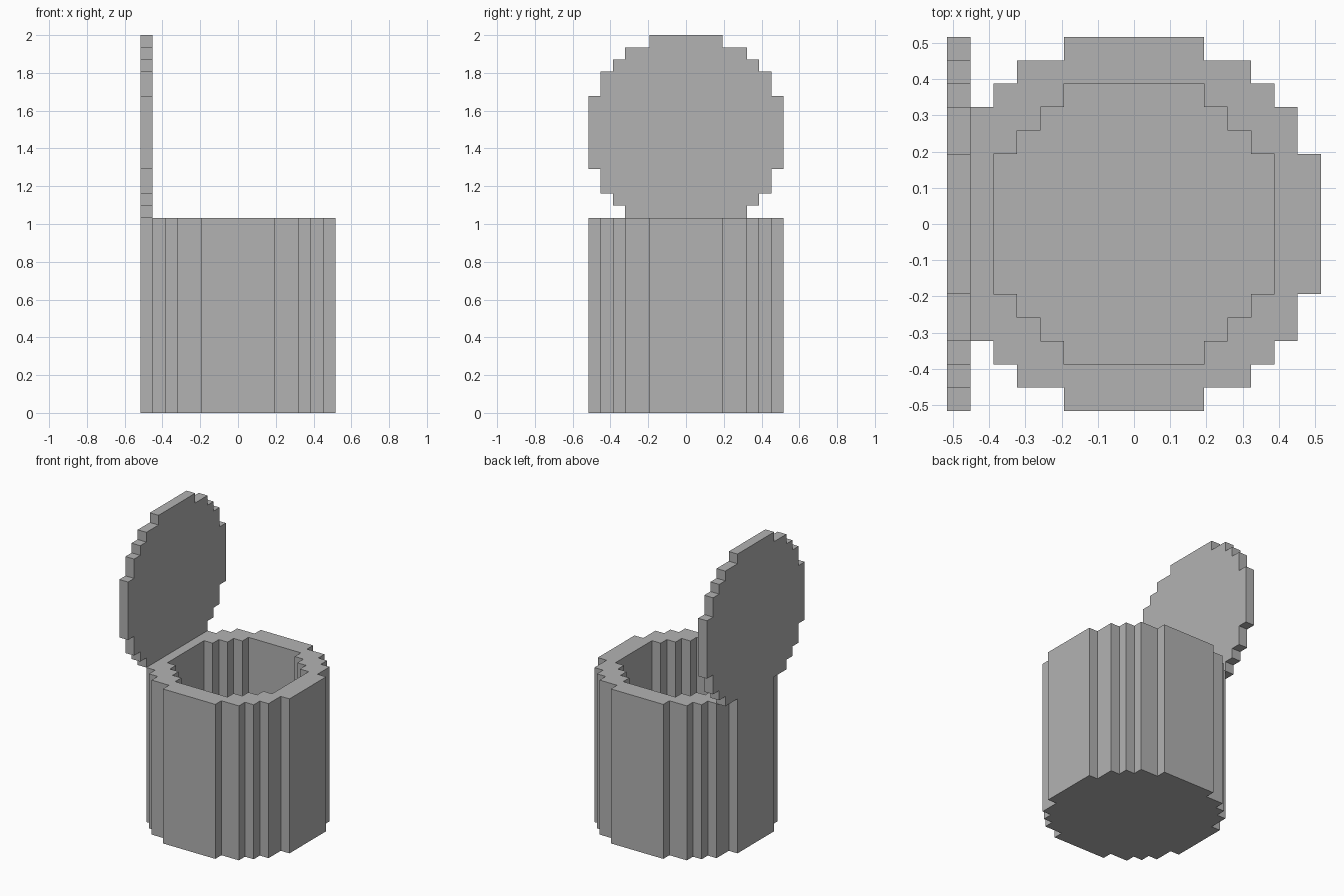
import bpy
import bmesh
from mathutils import Matrix

U = 2 / 31  # one block step

if "Cube" in bpy.data.objects:
    bpy.data.objects.remove(bpy.data.objects["Cube"], do_unlink=True)

grey = bpy.data.materials.new("plain_grey")
grey.use_nodes = True
grey.diffuse_color = (0.448, 0.448, 0.448, 1)
grey.node_tree.nodes["Principled BSDF"].inputs["Base Color"].default_value = grey.diffuse_color

# Quarter outlines of the stepped circles, from the +x side round to +y
OUTER = [(8, 3), (7, 3), (7, 5), (6, 5), (6, 6), (5, 6), (5, 7), (3, 7), (3, 8)]
INNER = [(6, 3), (5, 3), (5, 4), (4, 4), (4, 5), (3, 5), (3, 6)]


def full_outline(quarter):
    """Mirror a quarter outline into a closed loop."""
    half = quarter + [(-x, y) for x, y in reversed(quarter)]
    return half + [(-x, -y) for x, y in half]


def prism(name, outline, low, high, matrix=Matrix()):
    """Extrude a closed outline from low to high, then place it."""
    bm = bmesh.new()
    base = bm.faces.new([bm.verts.new((x * U, y * U, low * U)) for x, y in outline])
    top = bmesh.ops.extrude_face_region(bm, geom=[base], use_keep_orig=True)["geom"]
    bmesh.ops.translate(bm, vec=(0, 0, (high - low) * U),
                        verts=[v for v in top if isinstance(v, bmesh.types.BMVert)])
    bmesh.ops.recalc_face_normals(bm, faces=bm.faces)
    bm.transform(matrix)
    mesh = bpy.data.meshes.new(name)
    bm.to_mesh(mesh)
    bm.free()
    mesh.materials.append(grey)
    obj = bpy.data.objects.new(name, mesh)
    bpy.context.collection.objects.link(obj)
    return obj


# Hollow container with a solid floor
container = prism("container", full_outline(OUTER), 0, 16)
cavity = prism("cavity_cutter", full_outline(INNER), 2, 18)
cavity.hide_render = True
cut = container.modifiers.new("hollow", "BOOLEAN")
cut.operation = "DIFFERENCE"
cut.solver = "EXACT"
cut.object = cavity
bpy.context.view_layer.objects.active = container
bpy.ops.object.modifier_apply(modifier=cut.name)
bpy.data.objects.remove(cavity, do_unlink=True)

# Open lid standing on the -x rim; its lowest row merges into the wall
lid_outline = [(x, max(y, -7)) for x, y in full_outline(OUTER)
               if (abs(x), y) != (3, -7)]
lid_outline = [p for p in lid_outline if p != (3, -7) and p != (-3, -7)]
stand_up = Matrix(((0, 0, 1, 0), (1, 0, 0, 0), (0, 1, 0, 23 * U), (0, 0, 0, 1)))
prism("lid", lid_outline, -8, -7, stand_up)
